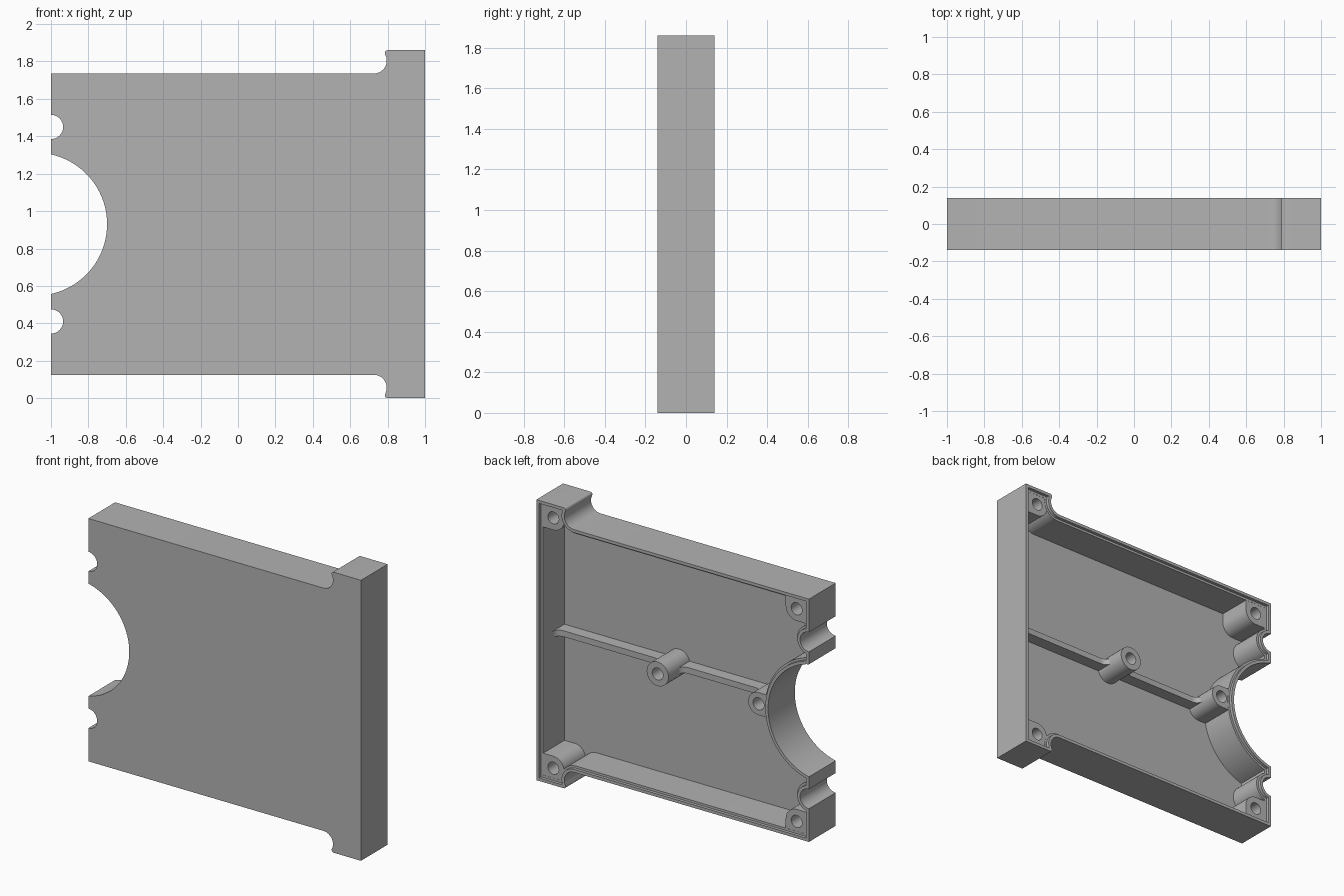
import bpy, bmesh
from math import sin, cos, pi, radians, sqrt, atan2

cube = bpy.data.objects.get("Cube")
if cube:
    bpy.data.objects.remove(cube)

MID = 0.93                                   # height of the symmetry line
FRONT, BACK, FLOOR, SHELF = -0.14, 0.14, -0.105, 0.12

grey = bpy.data.materials.new("plain grey")
grey.use_nodes = True
COLOUR = (0.45, 0.45, 0.45, 1)
grey.diffuse_color = COLOUR
grey.node_tree.nodes["Principled BSDF"].inputs["Base Color"].default_value = COLOUR


def loft(name, rings):
    """Join rings of points, each (outline, y), into a closed solid."""
    bm = bmesh.new()
    loops = [[bm.verts.new((x, y, MID + w)) for x, w in pts] for pts, y in rings]
    for a, b in zip(loops, loops[1:]):
        for i in range(len(a)):
            bm.faces.new((a[i - 1], a[i], b[i], b[i - 1]))
    bm.faces.new(loops[0])
    bm.faces.new(loops[-1])
    bmesh.ops.remove_doubles(bm, verts=bm.verts, dist=0.0002)
    bmesh.ops.recalc_face_normals(bm, faces=bm.faces)
    mesh = bpy.data.meshes.new(name)
    bm.to_mesh(mesh)
    bm.free()
    mesh.materials.append(grey)
    obj = bpy.data.objects.new(name, mesh)
    bpy.context.collection.objects.link(obj)
    bpy.ops.object.select_all(action='DESELECT')
    bpy.context.view_layer.objects.active = obj
    obj.select_set(True)
    bpy.ops.object.shade_smooth_by_angle(angle=radians(30))
    return obj


def arc(cx, cw, r, start, end, n):
    return [(cx + r * cos(start + (end - start) * i / n),
             cw + r * sin(start + (end - start) * i / n)) for i in range(n + 1)]


def outline(t):
    """Case outline moved inward by t: upper half, then its mirror image."""
    edge = -1 + t
    # large round opening
    big, cx = 0.382 + t, -1.082
    half = arc(cx, 0, big, 0, atan2(sqrt(big**2 - (edge - cx)**2), edge - cx), 24)
    # small round notch
    small = 0.065 + t
    a = atan2(sqrt(small**2 - t**2), t)
    half += arc(-1, 0.52, small, -a, a, 16)
    # straight edge and neck fillet
    half += [(edge, 0.805 - t)]
    half += arc(0.725, 0.875, 0.07 + t, -pi / 2, radians(15), 12)
    # small rounded hook below the flange end
    hook = arc(0.8 + 0.6 * t, 0.915, max(0.015 - t, 0), radians(195), pi / 2, 6)
    half += [(x, min(w, 0.93 - t)) for x, w in hook]
    half += [(1 - t, 0.93 - t)]
    return half + [(x, -w) for x, w in reversed(half[1:])]


# Hollow case: front plate, perimeter wall and stepped lip
outer, lip, inner = outline(0), outline(0.02), outline(0.035)
loft("case_shell", [(outer, FRONT), (outer, BACK), (lip, BACK),
                    (lip, SHELF), (inner, SHELF), (inner, FLOOR)])


def boss(name, cx, cw, r, is_square, side=None):
    """Screw boss with a blind hole; is_square picks the squared quadrants."""
    body, hole = [], []
    for i in range(32):
        a = 2 * pi * (i + 0.0) / 32
        c, s = cos(a), sin(a)
        k = r / max(abs(c), abs(s)) if is_square(c, s) else r
        body.append((cx + k * c, cw + k * s))
        hole.append((cx + 0.04 * c, cw + 0.04 * s))
    top = SHELF - 0.001
    loft(name, [(body, FLOOR - 0.01), (body, top), (hole, top), (hole, FLOOR + 0.02)])


# Corner bosses, rounded only towards the inside
for end, side in (("upper", 1), ("lower", -1)):
    boss(end + "_flange_boss", 0.89, 0.83 * side, 0.08,
         lambda c, s: not (c < 1e-6 and s * side < 1e-6))
    boss(end + "_corner_boss", -0.895, 0.705 * side, 0.08,
         lambda c, s: not (c > -1e-6 and s * side < 1e-6))

# Bosses on the centre line
boss("centre_boss", 0.125, 0, 0.08, lambda c, s: False)
boss("opening_boss", -0.615, 0, 0.075, lambda c, s: c < -1e-6)


def rib(name, x0, x1, thick=0.04, top=-0.025, flare=0.05):
    """Low rib whose ends sweep up into the neighbouring parts."""
    left = arc(x0 + flare, top + flare, flare, pi, 1.5 * pi, 8)
    right = arc(x1 - flare, top + flare, flare, 1.5 * pi, 2 * pi, 8)
    ends = [(x1 + 0.02, top + flare), (x1 + 0.02, FLOOR - 0.01),
            (x0 - 0.02, FLOOR - 0.01), (x0 - 0.02, top + flare)]
    profile = left + right + ends
    obj = loft(name, [(profile, -thick / 2), (profile, thick / 2)])
    # the profile was drawn upright, so lay it along the floor
    for v in obj.data.vertices:
        x, y, z = v.co
        v.co = (x, z - MID, MID + y)
    obj.data.flip_normals()


rib("flange_side_rib", 0.2, 0.965)
rib("opening_side_rib", -0.545, 0.05)
